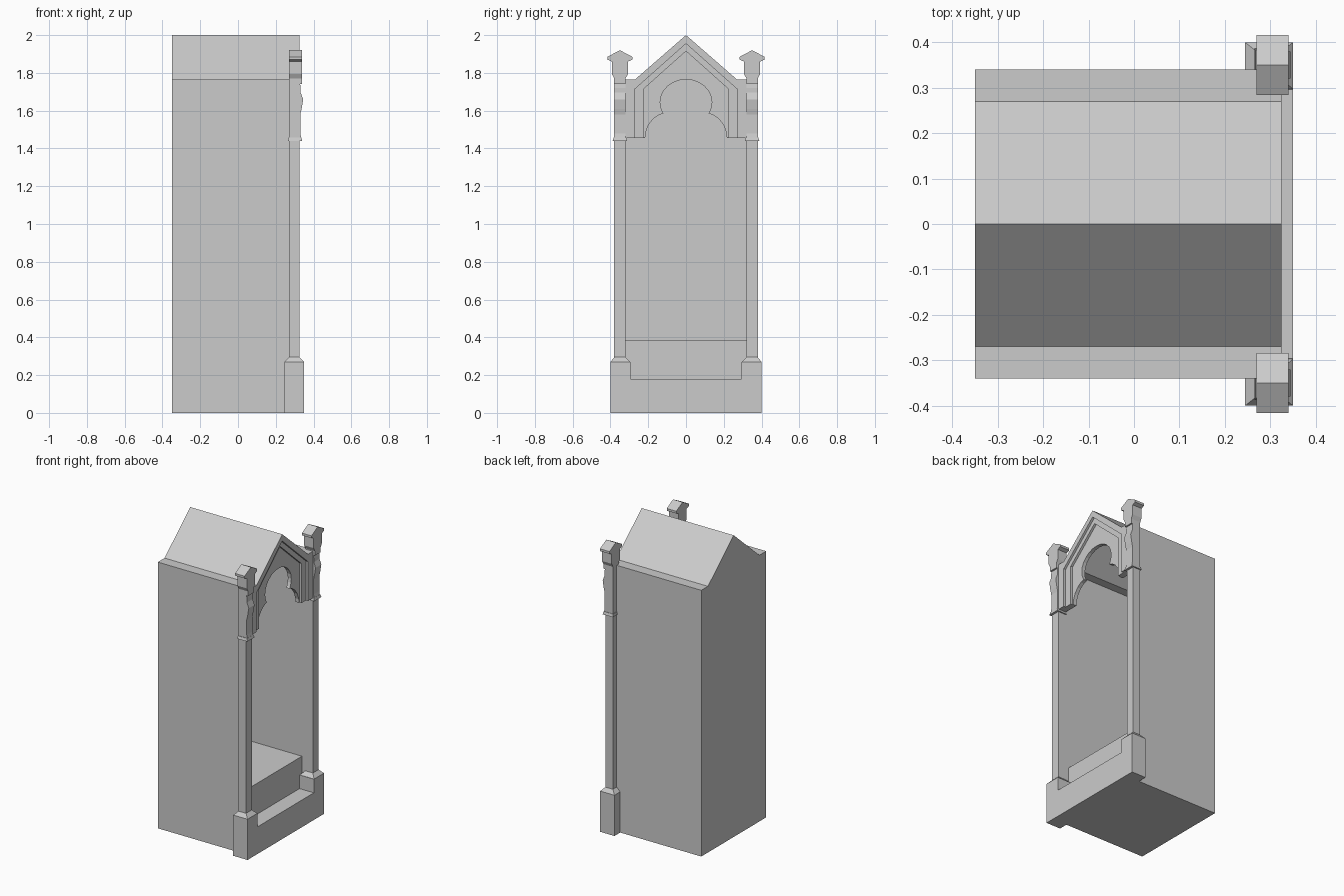
import bpy, bmesh
from math import cos, sin, radians

if "Cube" in bpy.data.objects:
    bpy.data.objects.remove(bpy.data.objects["Cube"])


def mesh_object(name, bm):
    bmesh.ops.recalc_face_normals(bm, faces=bm.faces)
    me = bpy.data.meshes.new(name)
    bm.to_mesh(me)
    bm.free()
    ob = bpy.data.objects.new(name, me)
    bpy.context.collection.objects.link(ob)
    return ob


def loft(name, a, b):
    """Solid between two matching closed loops of 3D points."""
    bm = bmesh.new()
    va = [bm.verts.new(p) for p in a]
    vb = [bm.verts.new(p) for p in b]
    n = len(a)
    bm.faces.new(va)
    bm.faces.new(vb[::-1])
    for i in range(n):
        j = (i + 1) % n
        bm.faces.new((va[i], vb[i], vb[j], va[j]))
    return mesh_object(name, bm)


def extrude_x(name, yz, x0, x1):
    return loft(name, [(x0, y, z) for y, z in yz], [(x1, y, z) for y, z in yz])


def extrude_y(name, xz, y0, y1):
    return loft(name, [(x, y0, z) for x, z in xz], [(x, y1, z) for x, z in xz])


def rect(x0, x1, y0, y1, z):
    return [(x0, y0, z), (x1, y0, z), (x1, y1, z), (x0, y1, z)]


def box(name, x0, x1, y0, y1, z0, z1):
    return loft(name, rect(x0, x1, y0, y1, z0), rect(x0, x1, y0, y1, z1))


def full(half):
    """Mirror a right-hand outline (bottom to apex) into a left-to-right path."""
    left = [(-y, z) for y, z in half]
    right = [(y, z) for y, z in reversed(half) if y > 1e-6]
    return left + right


def band(outer, inner):
    """Arch-shaped outline open at the bottom."""
    return full(outer) + full(inner)[::-1]


# Housing: back wall, hollow side walls with roof, and bench
outer = [(.34, 0), (.34, 1.765), (.27, 1.765), (0, 2)]
inner = [(.32, 0), (.32, 1.745), (.263, 1.745), (0, 1.974)]
extrude_x("back_wall", full(outer), -.35, -.335)
extrude_x("walls_and_roof", band(outer, inner), -.335, .27)
box("bench", -.335, .245, -.32, .32, 0, .385)

# Front sill with raised plinths
sill = [(.40, 0), (.40, .27), (.295, .27), (.295, .18)]
extrude_x("front_sill", full(sill), .245, .35)

# Gable front: rim, recessed moulding, trefoil tracery
rim = [(.32, 1.455), (.32, 1.765), (.27, 1.765), (0, 2)]
step = [(.27, 1.455), (.27, 1.715), (0, 1.955)]
panel = [(.222, 1.455), (.222, 1.717), (0, 1.915)]
trefoil = [(.216, 1.455), (.215, 1.48), (.2, 1.522), (.175, 1.555),
           (.145, 1.577), (.119, 1.586)]
trefoil += [(.137 * cos(radians(t)), 1.645 + .12 * sin(radians(t)))
            for t in (-24, -12, 0, 15, 30, 45, 60, 75)] + [(0, 1.765)]
extrude_x("gable_rim", band(rim, step), .27, .325)
extrude_x("gable_moulding", band(step, panel), .27, .31)
extrude_x("gable_tracery", band(panel, trefoil), .27, .295)

# Pillars on both sides
bracket = [(.27, 1.455), (.335, 1.455), (.33, 1.48), (.33, 1.58), (.337, 1.61),
           (.345, 1.66), (.332, 1.695), (.332, 1.72), (.327, 1.75), (.27, 1.75)]
head = [(.03, 1.74), (.03, 1.77), (.043, 1.795), (.043, 1.86),
        (.066, 1.87), (.066, 1.885), (0, 1.92)]
for side, s in (("left", -1), ("right", 1)):
    c = .35 * s
    loft(side + "_plinth_chamfer", rect(.245, .35, c - .053, c + .05, .27) if s > 0
         else rect(.245, .35, c - .05, c + .053, .27),
         rect(.27, .325, c - .03, c + .03, .295))
    box(side + "_shaft", .27, .325, c - .03, c + .03, .29, 1.44)
    loft(side + "_collar", rect(.265, .34, c - .038, c + .038, 1.44),
         rect(.268, .335, c - .033, c + .033, 1.458))
    extrude_y(side + "_bracket", bracket, c - .03, c + .03)
    extrude_x(side + "_finial", [(c + y, z) for y, z in full(head)], .27, .34)
